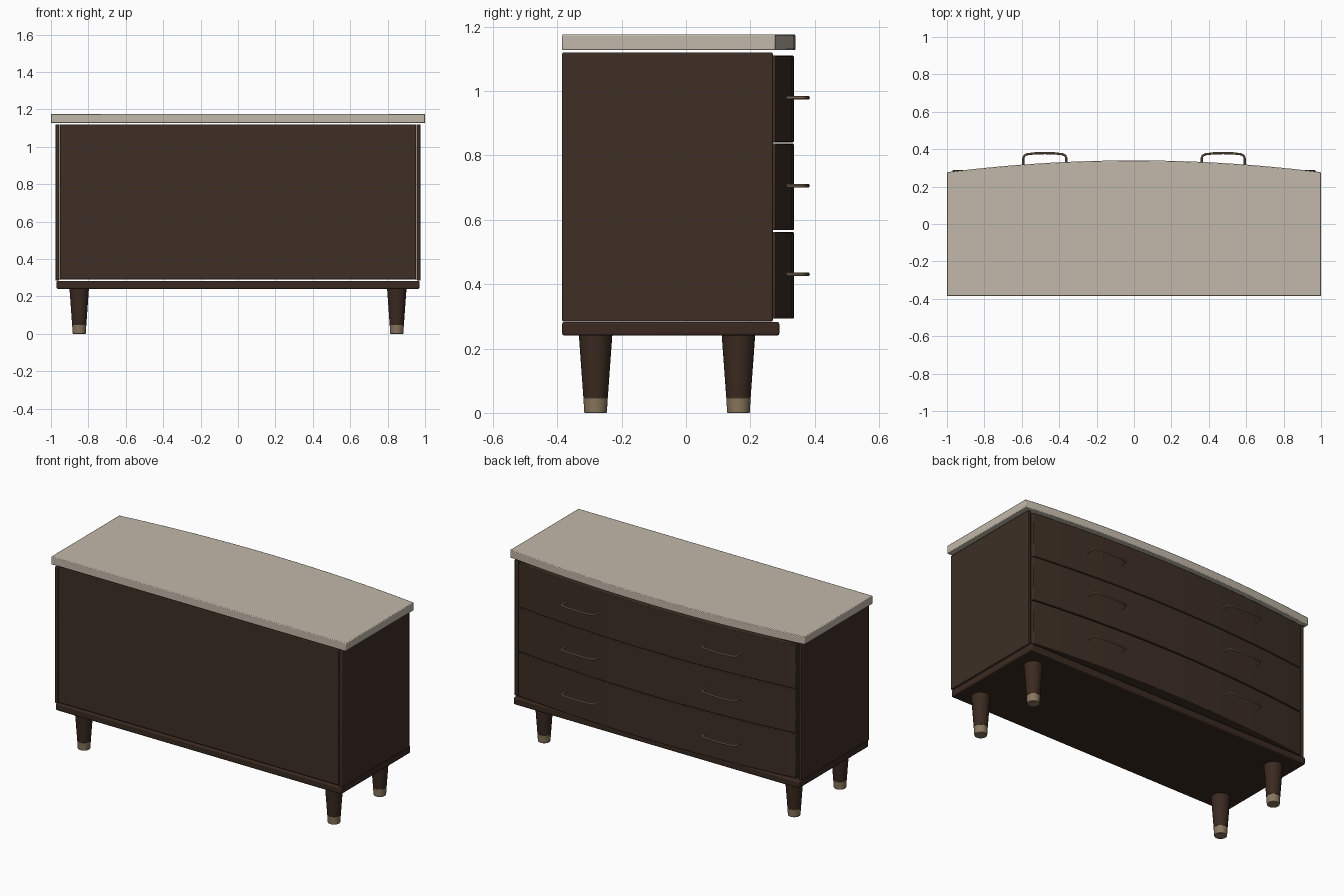
import bpy, bmesh, math
from mathutils import Vector

if "Cube" in bpy.data.objects:
    bpy.data.objects.remove(bpy.data.objects["Cube"], do_unlink=True)


def material(name, rgb):
    m = bpy.data.materials.new(name)
    m.use_nodes = True
    m.diffuse_color = (*rgb, 1)
    m.node_tree.nodes["Principled BSDF"].inputs["Base Color"].default_value = (*rgb, 1)
    return m


walnut = material("dark walnut", (0.047, 0.028, 0.018))
leg_wood = material("reddish walnut", (0.043, 0.023, 0.015))
stone = material("pale stone", (0.54, 0.48, 0.40))
brass = material("aged brass", (0.25, 0.18, 0.11))


def finish(obj, mat, bevel=0):
    obj.data.materials.append(mat)
    if bevel:
        mod = obj.modifiers.new("soft edges", "BEVEL")
        mod.width, mod.segments = bevel, 2
        mod.limit_method = "ANGLE"
    bpy.ops.object.select_all(action="DESELECT")
    obj.select_set(True)
    bpy.context.view_layer.objects.active = obj
    bpy.ops.object.shade_smooth_by_angle(angle=math.radians(30))
    return obj


def prism(name, outline, z0, z1, mat, bevel):
    """Extrude a plan outline from z0 up to z1."""
    bm = bmesh.new()
    face = bm.faces.new([bm.verts.new((x, y, z0)) for x, y in outline])
    new = bmesh.ops.extrude_face_region(bm, geom=[face])["geom"]
    bmesh.ops.translate(bm, vec=(0, 0, z1 - z0),
                        verts=[v for v in new if isinstance(v, bmesh.types.BMVert)])
    bmesh.ops.recalc_face_normals(bm, faces=bm.faces)
    mesh = bpy.data.meshes.new(name)
    bm.to_mesh(mesh)
    bm.free()
    obj = bpy.data.objects.new(name, mesh)
    bpy.context.collection.objects.link(obj)
    return finish(obj, mat, bevel)


def box(name, x0, x1, y0, y1, z0, z1, mat, bevel=0.004):
    return prism(name, [(x0, y0), (x1, y0), (x1, y1), (x0, y1)], z0, z1, mat, bevel)


def bowed(name, half, back, peak, z0, z1, mat, bevel, steps=32):
    """Slab whose +y edge follows a shallow bow."""
    xs = [half - 2 * half * i / steps for i in range(steps + 1)]
    bow = [(x, peak - 0.063 * x * x) for x in xs]
    return prism(name, [(-half, back), (half, back)] + bow, z0, z1, mat, bevel)


def cone(name, x, y, z0, z1, r0, r1, mat, bevel):
    bpy.ops.mesh.primitive_cone_add(vertices=32, radius1=r0, radius2=r1, depth=z1 - z0,
                                    location=(x, y, (z0 + z1) / 2))
    obj = bpy.context.object
    obj.name = name
    return finish(obj, mat, bevel)


# Cabinet
bowed("stone_top", 1.0, -0.385, 0.34, 1.127, 1.176, stone, 0.004)
box("carcass", -0.945, 0.945, -0.37, 0.262, 0.291, 1.117, walnut)
box("back_panel", -0.953, 0.953, -0.382, -0.365, 0.29, 1.12, walnut)
box("base_plinth", -0.97, 0.97, -0.385, 0.29, 0.24, 0.283, leg_wood, 0.007)
for side, s in (("left", 1), ("right", -1)):
    x0, x1 = sorted((s * 0.955, s * 0.976))
    box(side + "_side_panel", x0, x1, -0.385, 0.27, 0.284, 1.12, walnut)

# Bowed drawers with a pair of pulls each
for row, z in enumerate((0.428, 0.703, 0.976), 1):
    bowed(f"drawer_front_{row}", 0.945, 0.25, 0.335, z - 0.135, z + 0.134, walnut, 0.003)
    for side, s in (("left", 1), ("right", -1)):
        curve = bpy.data.curves.new("pull", "CURVE")
        curve.dimensions = "3D"
        curve.bevel_depth, curve.bevel_resolution = 0.006, 3
        curve.use_fill_caps = True
        half = [(0.115, 0.31), (0.115, 0.352), (0.11, 0.365), (0.095, 0.373), (0.05, 0.378)]
        path = [(-x, y) for x, y in half] + [(0, 0.379)] + half[::-1]
        spline = curve.splines.new("POLY")
        spline.points.add(len(path) - 1)
        for p, (x, y) in zip(spline.points, path):
            p.co = (s * 0.477 + x, y, z + 0.003, 1)
        pull = bpy.data.objects.new(f"{side}_drawer_pull_{row}", curve)
        bpy.context.collection.objects.link(pull)
        bpy.ops.object.select_all(action="DESELECT")
        pull.select_set(True)
        bpy.context.view_layer.objects.active = pull
        bpy.ops.object.convert(target="MESH")
        finish(bpy.context.object, brass)

# Tapered legs with metal feet
for side, s in (("left", 1), ("right", -1)):
    for end, y in (("back", 0.163), ("front", -0.281)):
        cone(f"{side}_{end}_leg", s * 0.849, y, 0.048, 0.242, 0.038, 0.052, leg_wood, 0)
        cone(f"{side}_{end}_foot", s * 0.849, y, 0, 0.048, 0.035, 0.038, brass, 0.002)
